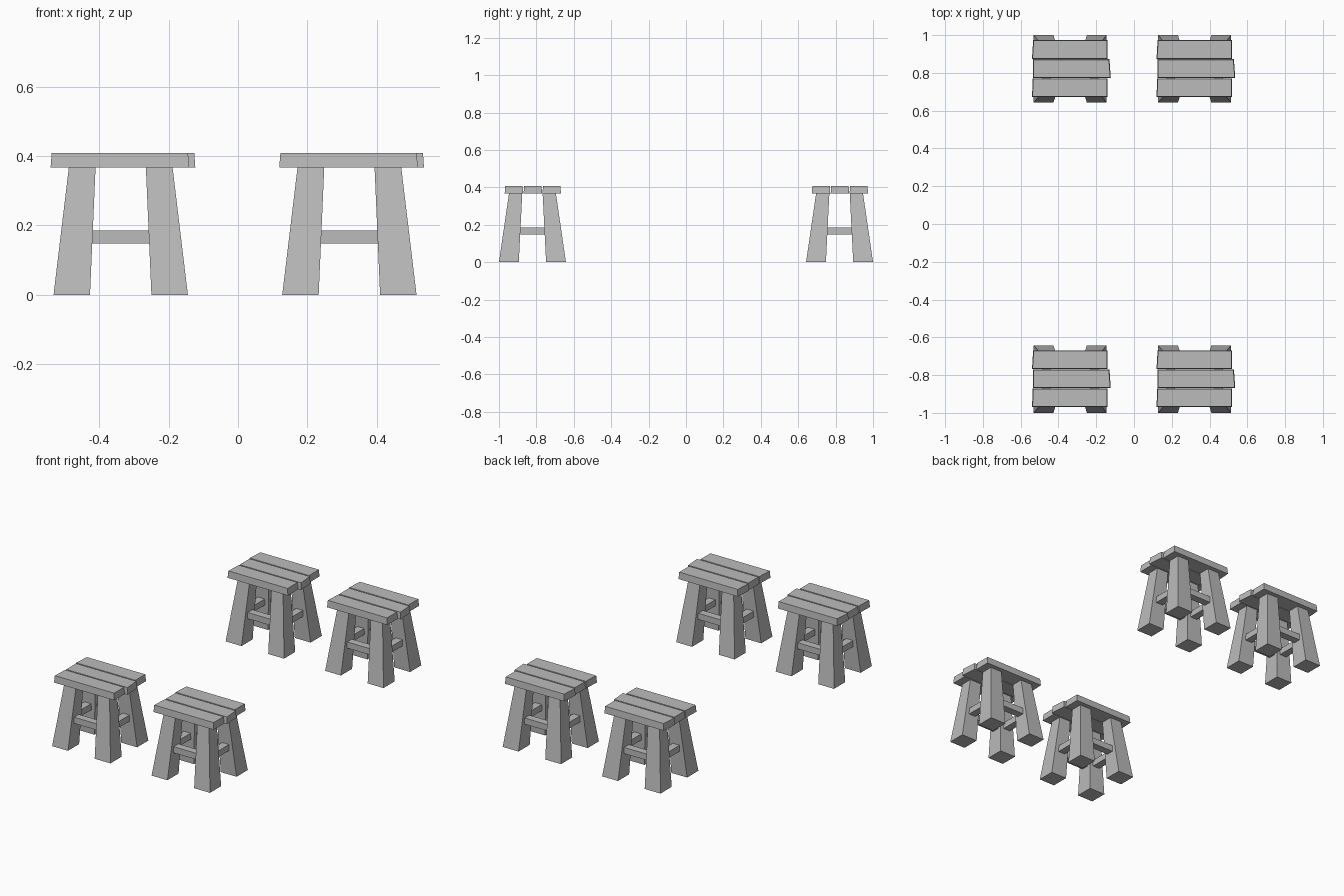
import bpy

cube = bpy.data.objects.get("Cube")
if cube:
    bpy.data.objects.remove(cube, do_unlink=True)

grey = bpy.data.materials.new("plain_grey")
grey.use_nodes = True
colour = (0.5, 0.5, 0.5, 1)
grey.diffuse_color = colour
grey.node_tree.nodes["Principled BSDF"].inputs["Base Color"].default_value = colour

SEAT_Z, TOP_Z = 0.367, 0.408


def block(name, bottom, top, z0, z1, centre):
    """Six-sided block from a bottom and a top outline, four corners each."""
    verts = [(x, y, z0) for x, y in bottom] + [(x, y, z1) for x, y in top]
    faces = [(3, 2, 1, 0), (4, 5, 6, 7)]
    faces += [(i, (i + 1) % 4, (i + 1) % 4 + 4, i + 4) for i in range(4)]
    mesh = bpy.data.meshes.new(name)
    mesh.from_pydata(verts, [], faces)
    mesh.materials.append(grey)
    obj = bpy.data.objects.new(name, mesh)
    obj.location = (*centre, 0)
    bpy.context.collection.objects.link(obj)
    return obj


def rect(x, y, w, d):
    """Counter-clockwise rectangle around a centre."""
    return [(x + sx * w / 2, y + sy * d / 2)
            for sx, sy in ((-1, -1), (1, -1), (1, 1), (-1, 1))]


def plank(name, y, ends, centre):
    """Seat board with slanted ends: left front, right front, right back, left back."""
    def outline(width, flare):
        near, far = y - width / 2, y + width / 2
        lf, rf, rb, lb = ends
        return [(lf - flare, near), (rf + flare, near),
                (rb + flare, far), (lb - flare, far)]
    block(name, outline(0.099, 0.002), outline(0.093, -0.001), SEAT_Z, TOP_Z, centre)


def stool(tag, centre):
    # Four splayed, tapering legs
    for sx, side in ((-1, "right"), (1, "left")):
        for sy, end in ((-1, "front"), (1, "back")):
            block(f"{tag}_{end}_{side}_leg",
                  rect(sx * 0.141, sy * 0.126, 0.105, 0.106),
                  rect(sx * 0.111, sy * 0.09, 0.077, 0.071), 0, SEAT_Z, centre)
    # Rails joining the legs at mid height
    for s, end, side in ((-1, "front", "right"), (1, "back", "left")):
        across = rect(0, s * 0.109, 0.22, 0.045)
        along = rect(s * 0.127, 0, 0.045, 0.18)
        block(f"{tag}_{end}_rail", across, across, 0.148, 0.185, centre)
        block(f"{tag}_{side}_rail", along, along, 0.148, 0.185, centre)
    # Three uneven seat boards
    plank(f"{tag}_front_board", -0.099, (-0.2, 0.195, 0.195, -0.196), centre)
    plank(f"{tag}_middle_board", 0.002, (-0.195, 0.213, 0.206, -0.195), centre)
    plank(f"{tag}_back_board", 0.103, (-0.2, 0.195, 0.195, -0.194), centre)


for x, side in ((-0.338, "right"), (0.321, "left")):
    for y, end in ((-0.821, "front"), (0.821, "back")):
        stool(f"{end}_{side}_stool", (x, y))
